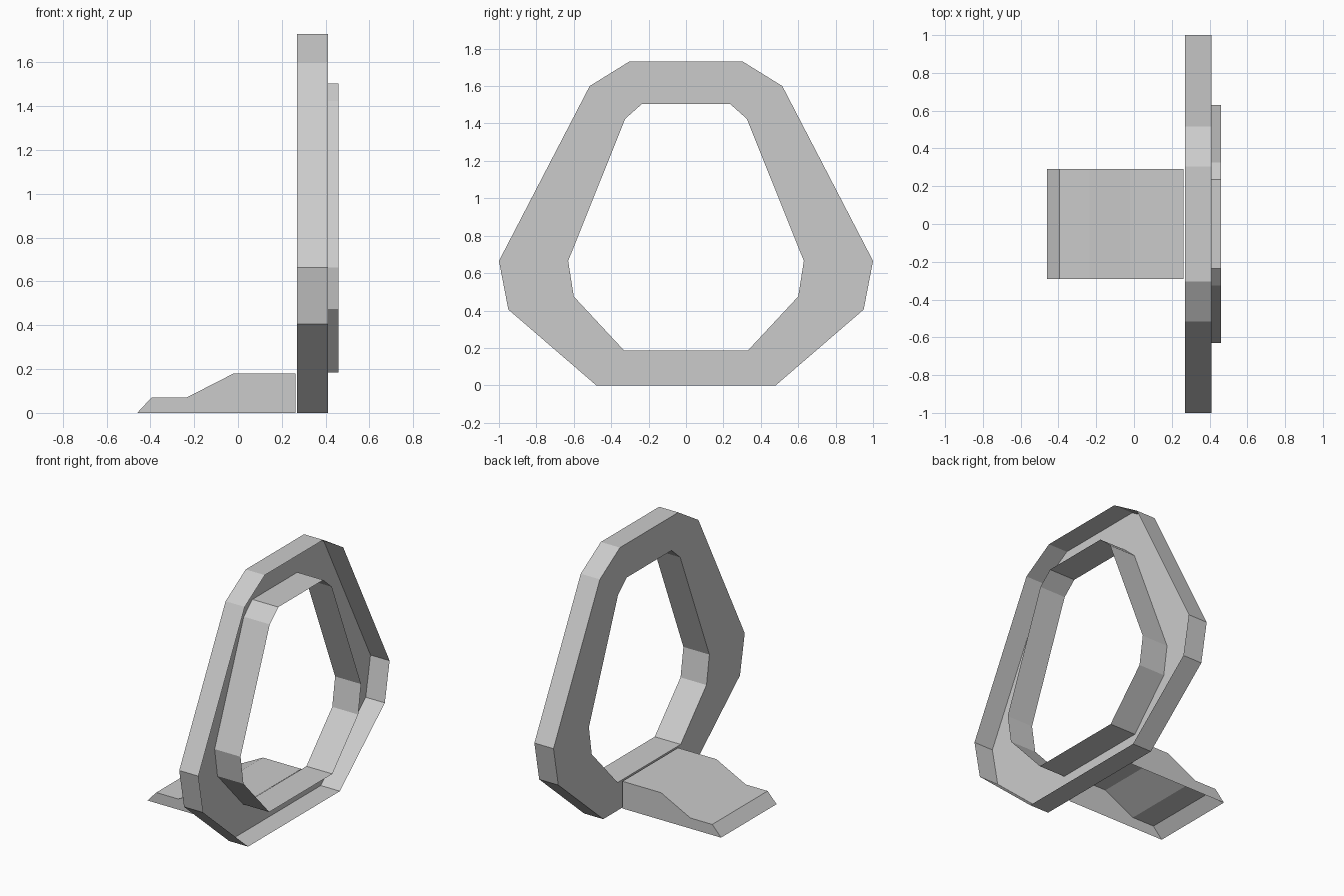
import bpy
import bmesh

cube = bpy.data.objects.get("Cube")
if cube:
    bpy.data.objects.remove(cube, do_unlink=True)

# Single grey finish
grey = bpy.data.materials.new("plain grey")
grey.use_nodes = True
GREY = (0.6, 0.6, 0.6, 1)
grey.diffuse_color = GREY
grey.node_tree.nodes["Principled BSDF"].inputs["Base Color"].default_value = GREY


def finish(bm, name):
    mesh = bpy.data.meshes.new(name)
    bm.to_mesh(mesh)
    bm.free()
    mesh.materials.append(grey)
    obj = bpy.data.objects.new(name, mesh)
    bpy.context.collection.objects.link(obj)
    return obj


def mirrored(half):
    """Complete a (y, z) half outline across y = 0."""
    return half + [(-y, z) for y, z in reversed(half)]


def ring_frame(name, sections):
    """Join (x, outline) loops into a continuous open shell."""
    bm = bmesh.new()
    loops = [[bm.verts.new((x, y, z)) for y, z in outline] for x, outline in sections]
    for a, b in zip(loops, loops[1:]):
        for i in range(len(a)):
            j = (i + 1) % len(a)
            bm.faces.new((a[i], b[i], b[j], a[j]))
    return finish(bm, name)


def ramp(name, profile, half_width):
    """Sheet swept across y with two side cheeks, open underneath."""
    bm = bmesh.new()
    near, far = ([bm.verts.new((x, y, z)) for x, z in profile]
                 for y in (-half_width, half_width))
    for i in range(len(profile) - 1):
        bm.faces.new((near[i], near[i + 1], far[i + 1], far[i]))
    end_x = profile[-1][0]
    near_foot = bm.verts.new((end_x, -half_width, 0))
    far_foot = bm.verts.new((end_x, half_width, 0))
    bm.faces.new([near[0], near_foot] + near[:0:-1])
    bm.faces.new(far + [far_foot])
    return finish(bm, name)


# Upright ring: outer rim, flat web, and a deeper inner rim; open on the +x side
outer = mirrored([(0.48, 0), (0.95, 0.405), (1.0, 0.665), (0.515, 1.6), (0.305, 1.73)])
inner = mirrored([(0.33, 0.185), (0.6, 0.475), (0.63, 0.665), (0.325, 1.425), (0.235, 1.505)])
ring_frame("ring_frame", [(0.41, outer), (0.27, outer), (0.27, inner), (0.46, inner)])

# Stepped ramp leading up to the ring
ramp("entry_ramp",
     [(-0.46, 0), (-0.395, 0.07), (-0.235, 0.07), (-0.02, 0.18), (0.262, 0.18)], 0.29)
